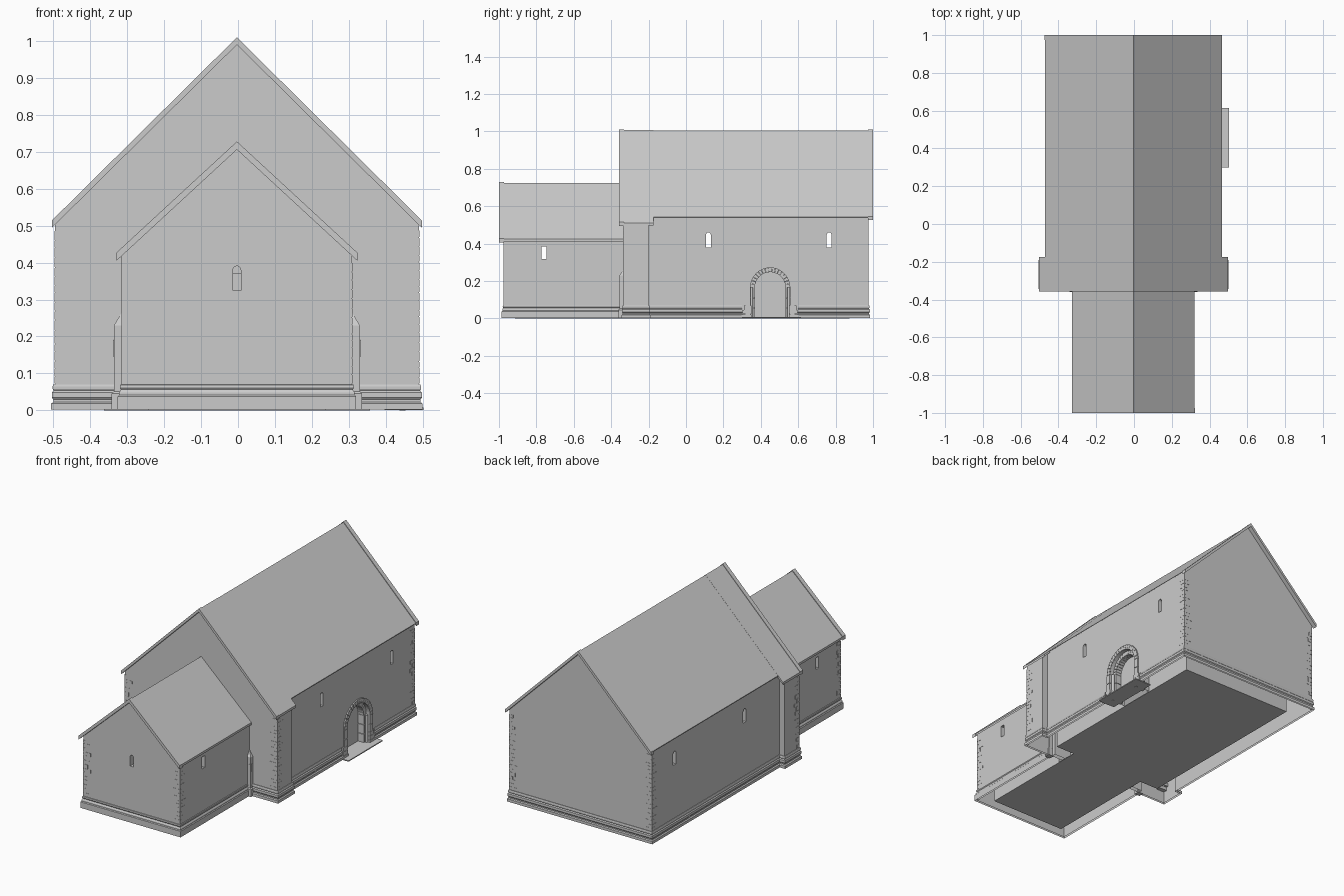
import bpy, bmesh, math, random
from mathutils import Vector

random.seed(4)
if "Cube" in bpy.data.objects:
    bpy.data.objects.remove(bpy.data.objects["Cube"])

CX = -0.003                       # the ridge line sits slightly off centre
NAVE_W, WING_W, CHANCEL_W = 0.459, 0.493, 0.312
FRONT, NAVE_BACK, WING_BACK, CHANCEL_FRONT = -0.335, 0.975, -0.2, -0.975
NAVE_SLOPE, CHANCEL_SLOPE = 0.99, 0.923
DOOR_Y, SPRING = 0.45, 0.165

stone = bpy.data.materials.new("pale_grey_stone")
stone.use_nodes = True
GREY = (0.6, 0.6, 0.6, 1)
stone.diffuse_color = GREY
stone.node_tree.nodes["Principled BSDF"].inputs["Base Color"].default_value = GREY


def finish(name, bm, recalc=True):
    if recalc:
        bmesh.ops.recalc_face_normals(bm, faces=bm.faces)
    bmesh.ops.translate(bm, verts=bm.verts, vec=(CX, 0, 0))
    mesh = bpy.data.meshes.new(name)
    bm.to_mesh(mesh)
    bm.free()
    mesh.materials.append(stone)
    obj = bpy.data.objects.new(name, mesh)
    bpy.context.collection.objects.link(obj)
    return obj


def add_prism(bm, pts, axis, a, b):
    """Extrude a 2D outline along x or y from a to b."""
    def place(u, v, t):
        return (u, t, v) if axis == "y" else (t, u, v)
    near = [bm.verts.new(place(u, v, a)) for u, v in pts]
    far = [bm.verts.new(place(u, v, b)) for u, v in pts]
    bm.faces.new(near)
    bm.faces.new(far[::-1])
    for i in range(len(pts)):
        j = (i + 1) % len(pts)
        bm.faces.new((near[i], far[i], far[j], near[j]))


def prism(name, pts, axis, a, b):
    bm = bmesh.new()
    add_prism(bm, pts, axis, a, b)
    return finish(name, bm)


def rect(u0, u1, v0, v1):
    return [(u0, v0), (u1, v0), (u1, v1), (u0, v1)]


def gable(half, peak, slope, z0=0.003):
    eave = peak - slope * half
    return [(-half, z0), (half, z0), (half, eave), (0, peak), (-half, eave)]


def chevron(half, peak, slope, t):
    e = peak - slope * half
    return [(-half, e), (0, peak), (half, e), (half, e - t), (0, peak - t), (-half, e - t)]


def arched(c, r, z0, spring, n=12):
    arc = [(c + r * math.cos(math.pi * i / n), spring + r * math.sin(math.pi * i / n))
           for i in range(n + 1)]
    return [(c - r, z0), (c + r, z0)] + arc


def combine(target, tool, operation):
    mod = target.modifiers.new("cut", "BOOLEAN")
    mod.operation, mod.object, mod.solver = operation, tool, "EXACT"
    bpy.context.view_layer.objects.active = target
    bpy.ops.object.modifier_apply(modifier=mod.name)
    bpy.data.objects.remove(tool)


def cut(target, pts, axis, a, b):
    combine(target, prism("cutter", pts, axis, a, b), "DIFFERENCE")


def open_underside(obj):
    bm = bmesh.new()
    bm.from_mesh(obj.data)
    low = [f for f in bm.faces if f.normal.z < -0.9 and f.calc_center_median().z < 0.01]
    bmesh.ops.delete(bm, geom=low, context="FACES")
    bm.to_mesh(obj.data)
    bm.free()


# Nave walls with the wider bay at the front
nave = prism("nave_walls", gable(NAVE_W, 0.999, NAVE_SLOPE), "y", FRONT + 0.03, NAVE_BACK)
wing = prism("front_bay", gable(WING_W, 0.998, NAVE_SLOPE), "y", FRONT, WING_BACK)
combine(nave, wing, "UNION")
cut(nave, gable(0.36, 0.88, NAVE_SLOPE, -0.1), "y", -0.235, 0.875)
for y in (0.12, 0.765):
    cut(nave, arched(y, 0.0125, 0.38, 0.447), "x", -1, 1)
cut(nave, arched(DOOR_Y, 0.105, -0.1, SPRING, 24), "x", 0.3, 0.6)
ARCH = rect(-0.2, 0.2, -0.1, 0.37)
cut(nave, ARCH, "y", -0.5, -0.15)
open_underside(nave)

# Chancel walls
chancel = prism("chancel_walls", gable(CHANCEL_W, 0.712, CHANCEL_SLOPE), "y", CHANCEL_FRONT, -0.31)
cut(chancel, gable(0.24, 0.64, CHANCEL_SLOPE, -0.1), "y", -0.915, -0.36)
cut(chancel, ARCH, "y", -0.5, -0.15)
cut(chancel, rect(-0.773, -0.747, 0.317, 0.385), "x", -1, 1)
cut(chancel, arched(0, 0.0105, 0.325, 0.38), "y", -1.2, -0.8)
open_underside(chancel)

# Roofs and raised verges
for name, half, peak, slope, t, y0, y1 in (
        ("nave_roof", 0.468, 1.005, NAVE_SLOPE, 0.005, -0.35, 0.99),
        ("front_bay_roof", 0.5, 1.006, NAVE_SLOPE, 0.014, -0.35, -0.175),
        ("nave_front_verge", 0.501, 1.01, NAVE_SLOPE, 0.02, -0.357, -0.332),
        ("nave_back_verge", 0.47, 1.01, NAVE_SLOPE, 0.02, 0.974, 1.0),
        ("chancel_roof", 0.324, 0.723, CHANCEL_SLOPE, 0.013, -0.99, -0.32),
        ("chancel_verge", 0.326, 0.728, CHANCEL_SLOPE, 0.022, -1.0, -0.974)):
    prism(name, chevron(half, peak, slope, t), "y", y0, y1)

# Floors
prism("nave_floor", rect(-0.36, 0.36, 0.0, 0.004), "y", -0.235, 0.875)
prism("chancel_floor", rect(-0.24, 0.24, 0.0, 0.003), "y", -0.915, -0.23)


# Moulded plinths swept along the foot of the walls
def sweep(name, path, profile):
    bm = bmesh.new()
    pts = [Vector(p) for p in path]
    dirs = [(b - a).normalized() for a, b in zip(pts, pts[1:])]
    norms = [Vector((d.y, -d.x)) for d in dirs]
    rows = []
    for i, p in enumerate(pts):
        n0, n1 = norms[max(i - 1, 0)], norms[min(i, len(norms) - 1)]
        mitre = (n0 + n1) / (1 + n0.dot(n1))
        rows.append([bm.verts.new((*(p + mitre * off), z)) for off, z in profile])
    for a, b in zip(rows, rows[1:]):
        for k in range(len(profile) - 1):
            bm.faces.new((a[k], a[k + 1], b[k + 1], b[k]))
    for end, flip in ((rows[0], 1), (rows[-1], -1)):
        x, y, _ = end[0].co
        bm.faces.new((end + [bm.verts.new((x, y, profile[-1][1]))])[::flip])
    return finish(name, bm)


NAVE_PROFILE = [(0, .07), (.004, .07), (.006, .065), (.006, .058), (.003, .053), (.008, .048),
                (.008, .034), (.004, .029), (.004, .022), (.010, .018), (.010, .002)]
CHANCEL_PROFILE = [(0, .07), (.004, .069), (.005, .061), (.002, .056), (.007, .048),
                   (.007, .041), (.011, .037), (.011, .002)]
sweep("nave_plinth_long",
      [(NAVE_W, 0.6), (NAVE_W, NAVE_BACK), (-NAVE_W, NAVE_BACK), (-NAVE_W, WING_BACK),
       (-WING_W, WING_BACK), (-WING_W, FRONT), (-CHANCEL_W, FRONT)], NAVE_PROFILE)
sweep("nave_plinth_short",
      [(CHANCEL_W, FRONT), (WING_W, FRONT), (WING_W, WING_BACK), (NAVE_W, WING_BACK),
       (NAVE_W, 0.3)], NAVE_PROFILE)
sweep("chancel_plinth",
      [(-CHANCEL_W, FRONT), (-CHANCEL_W, CHANCEL_FRONT), (CHANCEL_W, CHANCEL_FRONT),
       (CHANCEL_W, FRONT)], CHANCEL_PROFILE)

# Irregular corner stones, barely proud of the walls
for name, half, y, into, top in (("nave_back", NAVE_W, NAVE_BACK, -1, 0.53),
                                 ("front_bay", WING_W, FRONT, 1, 0.49),
                                 ("chancel", CHANCEL_W, CHANCEL_FRONT, 1, 0.41)):
    bm = bmesh.new()
    for side in (-1, 1):
        z, long = 0.072, True
        while z < top - 0.02:
            h = min(random.uniform(0.017, 0.028), top - z)
            lx, ly = (0.042, 0.024) if long else (0.024, 0.042)
            lx, ly = lx * random.uniform(0.8, 1.2), ly * random.uniform(0.8, 1.2)
            xs = sorted((side * (half + 0.001), side * (half - lx)))
            add_prism(bm, rect(*xs, z, z + h - 0.002), "y", y - into * 0.001, y + into * ly)
            z, long = z + h, not long
    finish(name + "_corner_stones", bm)


# Doorway: two orders of arch stones on jambs, a recessed door and a step
def arch_order(name, r0, r1, x0, x1, count):
    bm = bmesh.new()
    for i in range(count):
        a, b = (math.pi * (i + k) / count for k in (0.04, 0.96))
        add_prism(bm, [(DOOR_Y + r * math.cos(t), SPRING + r * math.sin(t))
                       for r, t in ((r0, a), (r1, a), (r1, b), (r0, b))], "x", x0, x1)
    for side in (-1, 1):
        us = sorted((DOOR_Y + side * r0, DOOR_Y + side * r1))
        for k in range(3):
            z0, z1 = SPRING * k / 3, SPRING * (k + 1) / 3
            add_prism(bm, rect(*us, z0 + 0.002, z1 - 0.001), "x", x0, x1)
    finish(name, bm)


arch_order("outer_door_arch", 0.105, 0.131, 0.43, NAVE_W + 0.008, 19)
arch_order("inner_door_arch", 0.082, 0.107, 0.39, 0.442, 17)
prism("door", arched(DOOR_Y, 0.084, 0.003, SPRING, 24), "x", 0.397, 0.405)
for side, label in ((-1, "front"), (1, "back")):
    bm = bmesh.new()
    for r, z0, z1, out in ((0.153, 0.002, 0.02, 0.011), (0.147, 0.022, 0.044, 0.009),
                           (0.141, 0.046, 0.068, 0.009)):
        us = sorted((DOOR_Y + side * 0.1, DOOR_Y + side * r))
        add_prism(bm, rect(*us, z0, z1), "x", 0.43, NAVE_W + out)
    finish("door_base_" + label, bm)
    bm = bmesh.new()
    bmesh.ops.create_cone(bm, cap_ends=True, segments=12, radius1=0.008, radius2=0.008,
                          depth=SPRING)
    bmesh.ops.translate(bm, verts=bm.verts, vec=(0.449, DOOR_Y + side * 0.099, SPRING / 2))
    for f in bm.faces:
        f.smooth = len(f.verts) == 4
    finish("door_shaft_" + label, bm)
prism("door_step", rect(0.30, 0.615, 0.001, 0.007), "x", 0.40, 0.506)


# Small pinnacled shafts in the angles between chancel and nave
def hull(bm, pts):
    verts = [bm.verts.new(p) for p in pts]
    bmesh.ops.convex_hull(bm, input=verts)


for side, label in ((1, "left"), (-1, "right")):
    bm = bmesh.new()
    for x1, y0, z0, z1, tip in ((0.333, -0.356, 0.05, 0.23, 0.265), (0.339, -0.361, 0.002, 0.045, 0.075)):
        hull(bm, [(side * x, y, z) for x in (0.305, x1) for y in (y0, -0.33) for z in (z0, z1)]
             + [(side * x, -0.333, tip) for x in (0.305, 0.312)])
    finish("angle_shaft_" + label, bm)
    prism("shaft_niche_front_" + label, arched(side * 0.323, 0.005, 0.145, 0.185, 8),
          "y", -0.3575, -0.35)
    xs = sorted((side * 0.327, side * 0.3345))
    prism("shaft_niche_side_" + label, arched(-0.345, 0.005, 0.145, 0.185, 8), "x", *xs)
